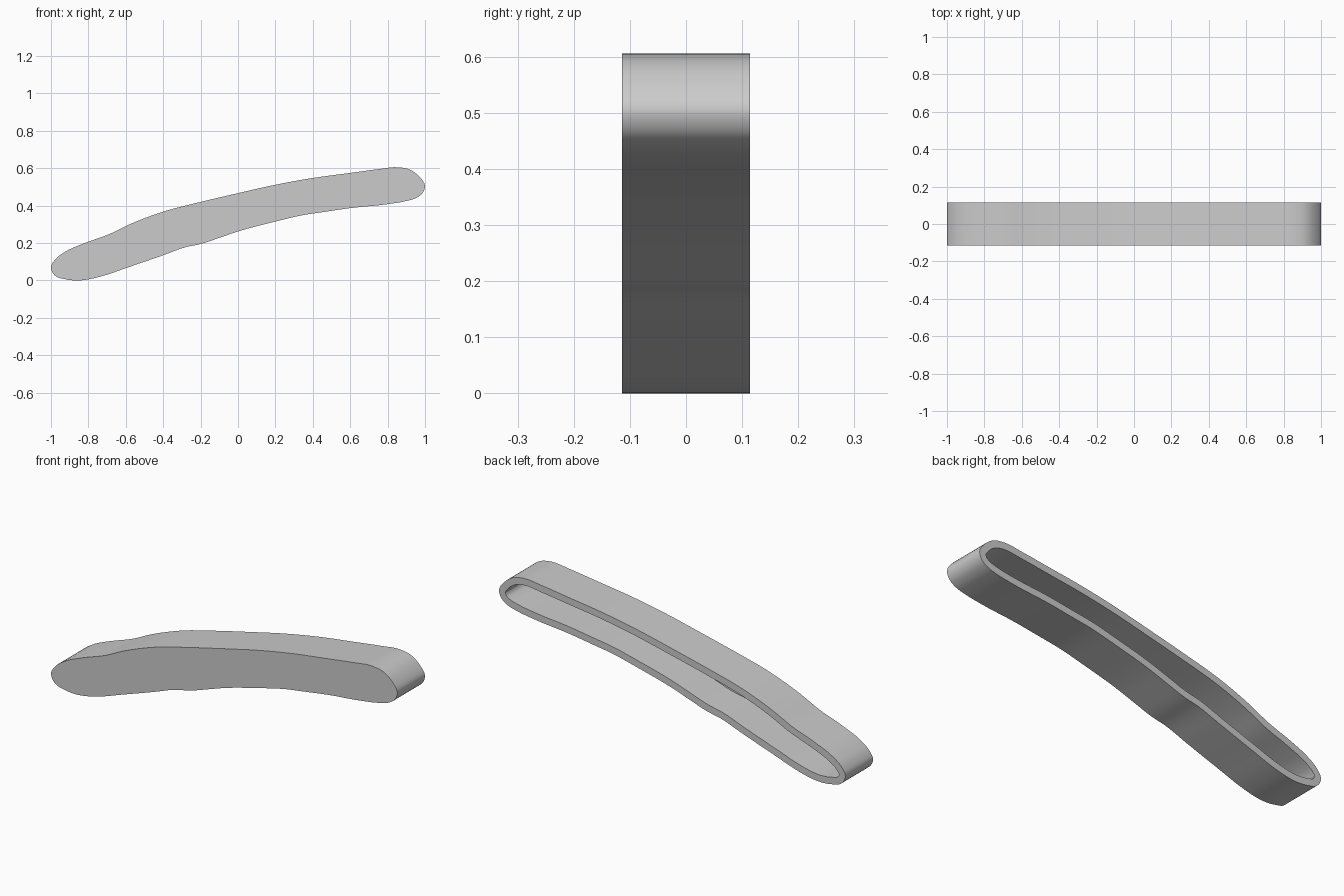
import bpy
import bmesh
import math
from mathutils import Vector

cube = bpy.data.objects.get("Cube")
if cube:
    bpy.data.objects.remove(cube)

HALF_DEPTH = 0.114
WALL = 0.036
STEPS = 4

# Outline of the bowed bar, clockwise from its low end
OUTLINE = [
    (-1, .07), (-.975, .115), (-.93, .15), (-.82, .2), (-.69, .247), (-.58, .3),
    (-.4, .368), (-.2, .42), (0, .467), (.2, .512), (.4, .548), (.6, .575),
    (.75, .595), (.86, .605), (.92, .592), (.97, .555), (1, .505), (.985, .465),
    (.95, .44), (.9, .425), (.8, .408), (.6, .387), (.45, .365), (.35, .35),
    (.2, .315), (0, .262), (-.1, .228), (-.2, .195), (-.28, .178), (-.4, .135),
    (-.6, .066), (-.72, .025), (-.8, .006), (-.85, 0), (-.93, .008),
    (-.97, .02), (-.99, .04),
]


def smooth_loop(points):
    """Closed centripetal-style spline through the points."""
    pts = [Vector(p) for p in points]
    n = len(pts)
    result = []
    for i in range(n):
        a, b, c, d = (pts[(i + k) % n] for k in (-1, 0, 1, 2))
        la, lb, lc = (b - a).length, (c - b).length, (d - c).length
        # Tangents weighted by segment length avoid overshoot
        m1 = ((b - a) / la * lb + (c - b) / lb * la) / (la + lb) * lb
        m2 = ((c - b) / lb * lc + (d - c) / lc * lb) / (lb + lc) * lb
        for s in range(STEPS):
            t = s / STEPS
            t2, t3 = t * t, t * t * t
            result.append(b * (2 * t3 - 3 * t2 + 1) + m1 * (t3 - 2 * t2 + t)
                          + c * (3 * t2 - 2 * t3) + m2 * (t3 - t2))
    return result


def inset_loop(pts, distance):
    n = len(pts)
    result = []
    for i in range(n):
        tangent = (pts[(i + 1) % n] - pts[i - 1]).normalized()
        result.append(pts[i] + Vector((tangent.y, -tangent.x)) * distance)
    return result


def ring(bm, pts, y):
    return [bm.verts.new((p.x, y, p.y)) for p in pts]


def bridge(bm, r1, r2):
    n = len(r1)
    for i in range(n):
        j = (i + 1) % n
        bm.faces.new((r1[i], r1[j], r2[j], r2[i]))


# Hollow shell: closed front, open back
outer = smooth_loop(OUTLINE)
inner = inset_loop(outer, WALL)
bm = bmesh.new()
rings = [
    ring(bm, outer, -HALF_DEPTH),
    ring(bm, outer, HALF_DEPTH),
    ring(bm, inner, HALF_DEPTH),
    ring(bm, inner, -HALF_DEPTH + WALL),
]
for r1, r2 in zip(rings, rings[1:]):
    bridge(bm, r1, r2)
bm.faces.new(rings[0])
bm.faces.new(rings[-1])
bmesh.ops.recalc_face_normals(bm, faces=bm.faces)
mesh = bpy.data.meshes.new("handle_shell")
bm.to_mesh(mesh)
bm.free()

shell = bpy.data.objects.new("handle_shell", mesh)
bpy.context.collection.objects.link(shell)

# Plain grey finish
grey = bpy.data.materials.new("light_grey")
grey.use_nodes = True
colour = (0.6, 0.6, 0.6, 1)
grey.diffuse_color = colour
grey.node_tree.nodes["Principled BSDF"].inputs["Base Color"].default_value = colour
mesh.materials.append(grey)

# Smooth walls with crisp rims
bpy.ops.object.select_all(action='DESELECT')
shell.select_set(True)
bpy.context.view_layer.objects.active = shell
bpy.ops.object.shade_smooth_by_angle(angle=math.radians(35))
